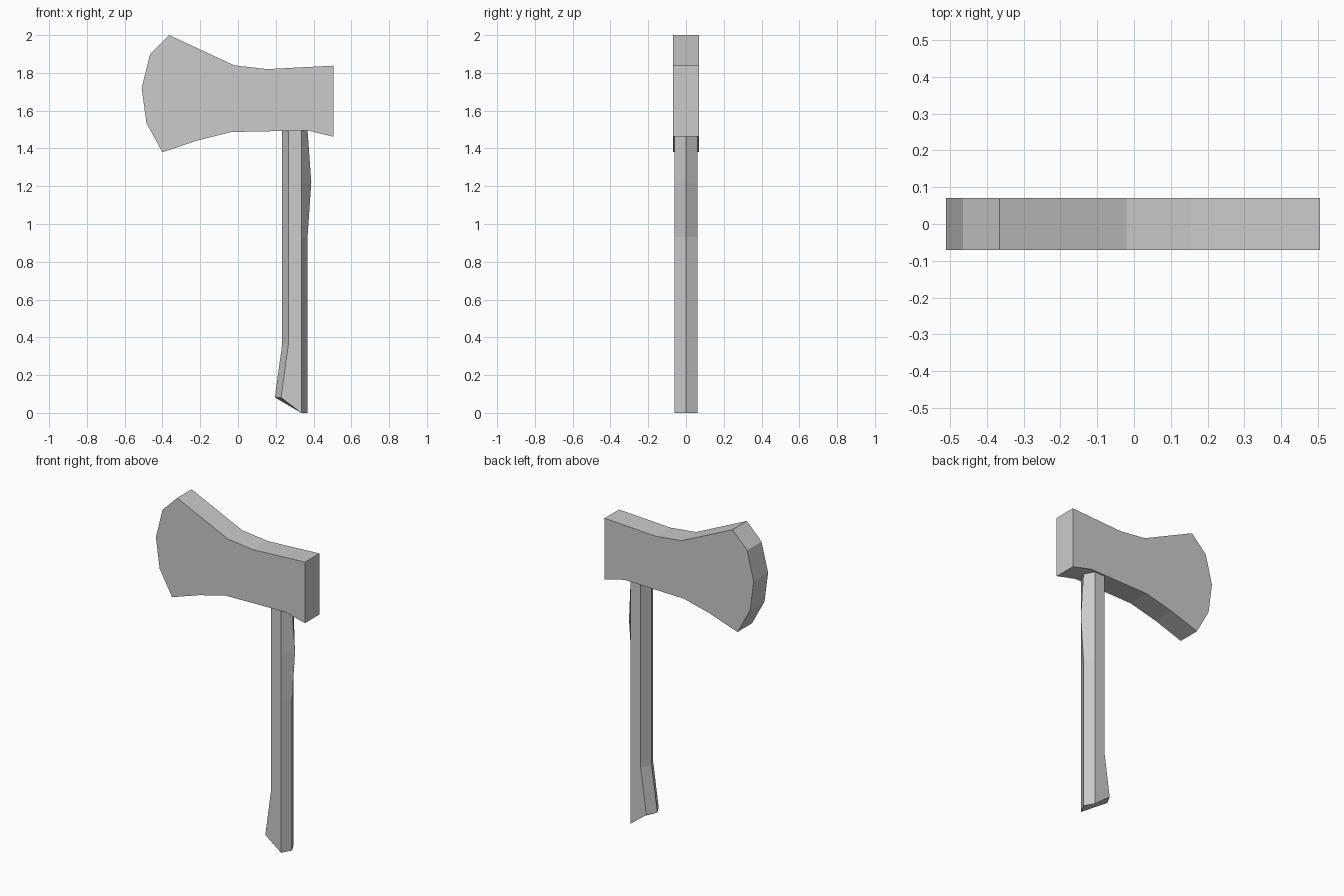
import bpy, bmesh

if "Cube" in bpy.data.objects:
    bpy.data.objects.remove(bpy.data.objects["Cube"])


def finish(bm, name):
    bmesh.ops.recalc_face_normals(bm, faces=bm.faces)
    mesh = bpy.data.meshes.new(name)
    bm.to_mesh(mesh)
    bm.free()
    obj = bpy.data.objects.new(name, mesh)
    bpy.context.collection.objects.link(obj)
    return obj


def loft(bm, rings):
    """Skin neighbouring closed rings with quads and return their vertices."""
    rows = [[bm.verts.new(p) for p in ring] for ring in rings]
    for a, b in zip(rows, rows[1:]):
        n = len(a)
        for i in range(n):
            j = (i + 1) % n
            bm.faces.new((a[i], a[j], b[j], b[i]))
    return rows


# Axe head: side profile (x, z) extruded through the thickness
profile = [(-0.51, 1.72), (-0.465, 1.9), (-0.365, 2.0), (-0.02, 1.84),
           (0.155, 1.82), (0.505, 1.838), (0.505, 1.462), (0.37, 1.495),
           (-0.035, 1.487), (-0.215, 1.442), (-0.4, 1.38), (-0.485, 1.535)]
bm = bmesh.new()
front, back = loft(bm, [[(x, y, z) for x, z in profile] for y in (-0.07, 0.07)])
bm.faces.new(front)
bm.faces.new(back)
finish(bm, "axe_head")

# Handle: hexagonal section; each row is left x, left z, right ridge x, right z
sections = [(0.195, 0.082, 0.368, 0.0),
            (0.234, 0.365, 0.368, 0.365),
            (0.234, 0.93, 0.368, 0.93),
            (0.234, 1.22, 0.388, 1.22),
            (0.234, 1.5, 0.368, 1.5)]
half = 0.06
rings = []
for xl, zl, xr, zr in sections:
    rings.append([(xl, 0, zl),
                  (xl + 0.033, -half, zl), (0.335, -half, zr),
                  (xr, 0, zr),
                  (0.335, half, zr), (xl + 0.033, half, zl)])
bm = bmesh.new()
rows = loft(bm, rings)
# Both ends are closed with two quads meeting on the centre line
for r in (rows[0], rows[-1]):
    bm.faces.new(r[:4])
    bm.faces.new(r[3:] + r[:1])
finish(bm, "handle")
